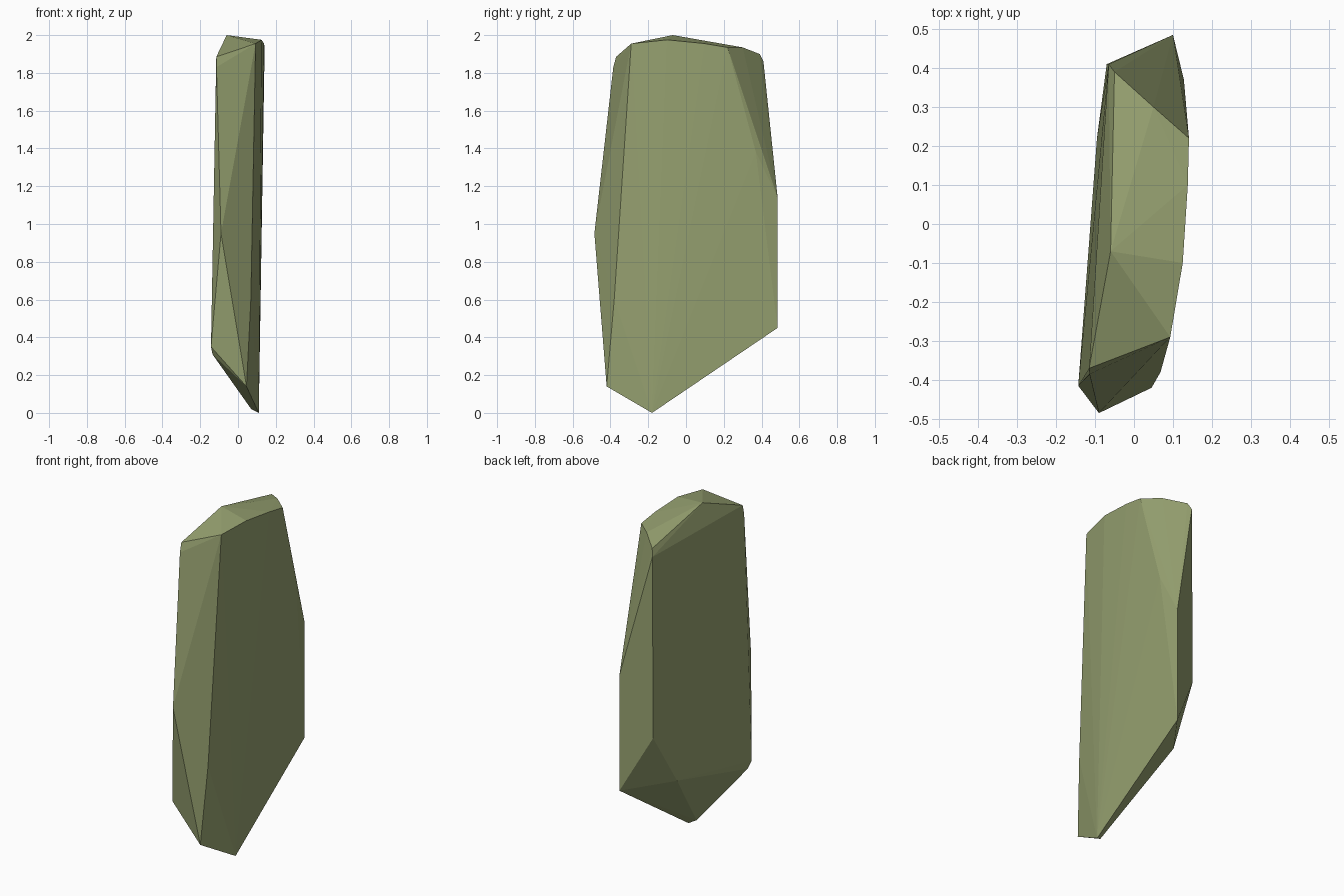
import bpy, bmesh

# Corners of the faceted slab, grouped by region; the convex hull makes the facets
corners = [
    # top cap
    (-0.06, -0.07, 2.00), (0.125, -0.10, 1.975), (0.138, 0.10, 1.955),
    (0.141, 0.22, 1.935), (0.05, 0.30, 1.935), (-0.05, 0.39, 1.90),
    (-0.065, 0.41, 1.86), (0.093, -0.29, 1.955), (-0.115, -0.37, 1.885),
    (-0.114, -0.385, 1.83),
    # front ridge
    (-0.09, -0.485, 0.95), (0.045, -0.42, 0.14), (0.068, -0.38, 0.60),
    (-0.143, -0.415, 0.35), (-0.135, -0.39, 0.31),
    # back ridge
    (0.10, 0.485, 1.14), (0.10, 0.485, 0.45), (0.128, 0.37, 1.38),
    # left face, lower back
    (-0.07, 0.41, 0.78), (-0.095, 0.22, 0.46),
    # bottom tip
    (0.11, -0.18, 0.0), (0.07, -0.20, 0.02),
]

bm = bmesh.new()
for co in corners:
    bm.verts.new(co)
hull = bmesh.ops.convex_hull(bm, input=bm.verts)
loose = [v for v in bm.verts if not v.link_faces]
bmesh.ops.delete(bm, geom=loose, context='VERTS')
bmesh.ops.recalc_face_normals(bm, faces=bm.faces)

mesh = bpy.data.meshes.new("rock_slab")
bm.to_mesh(mesh)
bm.free()
slab = bpy.data.objects.new("rock_slab", mesh)
bpy.context.collection.objects.link(slab)

# Mossy green stone
mat = bpy.data.materials.new("mossy_stone")
mat.diffuse_color = (0.30, 0.35, 0.16, 1.0)
mesh.materials.append(mat)
